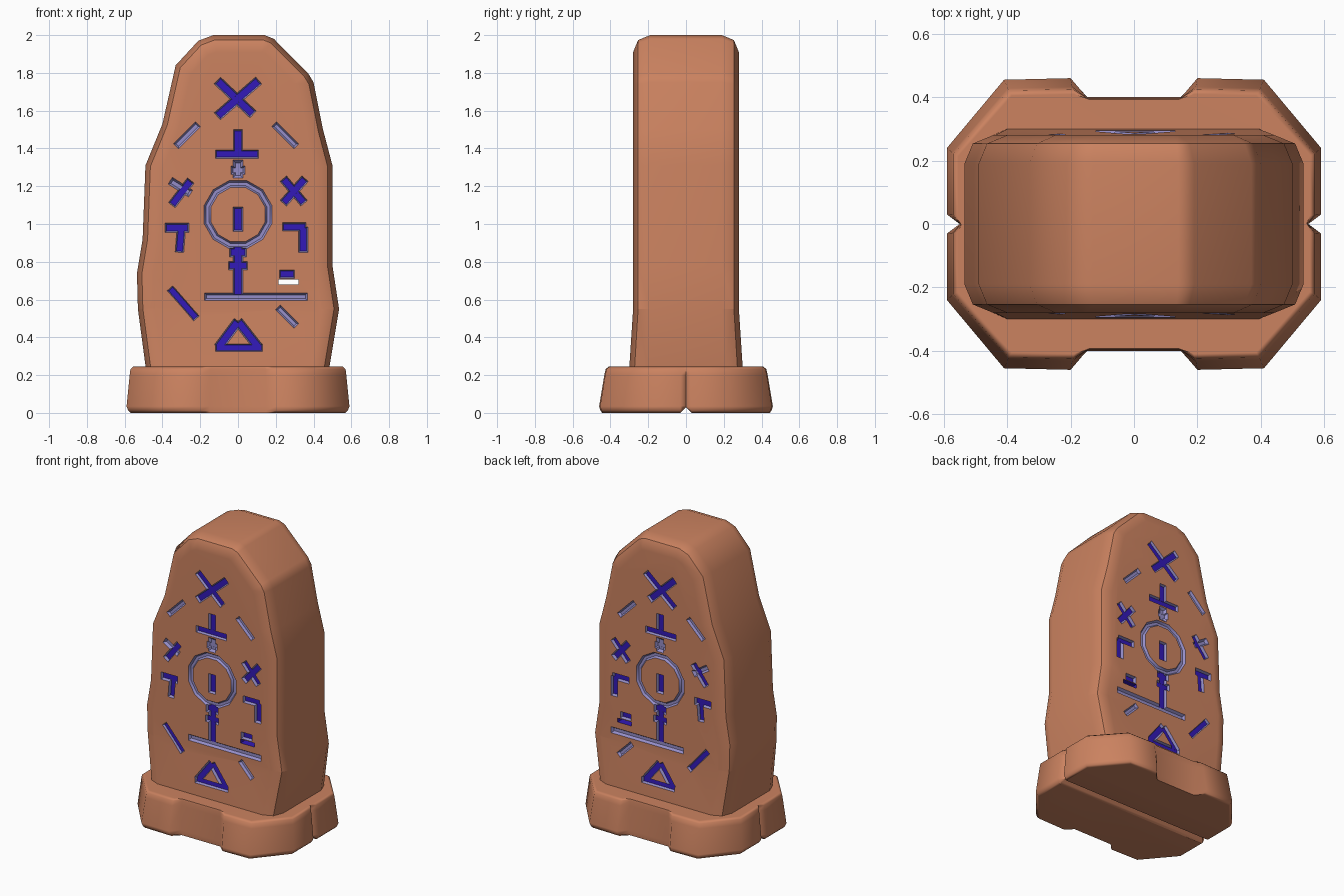
import bpy, bmesh, math
from mathutils import Vector

if "Cube" in bpy.data.objects:
    bpy.data.objects.remove(bpy.data.objects["Cube"])


def material(name, rgb):
    m = bpy.data.materials.new(name)
    m.diffuse_color = (*rgb, 1)
    m.use_nodes = True
    m.node_tree.nodes["Principled BSDF"].inputs["Base Color"].default_value = m.diffuse_color
    return m


MATS = [material("clay stone", (0.60, 0.225, 0.117)),
        material("deep blue", (0.032, 0.010, 0.48)),
        material("pale violet", (0.30, 0.27, 0.58))]


def make_object(name, bm):
    bmesh.ops.recalc_face_normals(bm, faces=bm.faces[:])
    mesh = bpy.data.meshes.new(name)
    bm.to_mesh(mesh)
    bm.free()
    for m in MATS:
        mesh.materials.append(m)
    ob = bpy.data.objects.new(name, mesh)
    bpy.context.collection.objects.link(ob)
    return ob


def loft(bm, rings, closed=False):
    """Join equal rings of points; cap the ends, or close into a loop."""
    vs = [[bm.verts.new(p) for p in r] for r in rings]
    n = len(vs[0])
    faces = []
    for k in range(len(vs) if closed else len(vs) - 1):
        a, b = vs[k], vs[(k + 1) % len(vs)]
        faces += [bm.faces.new((a[i], a[(i + 1) % n], b[(i + 1) % n], b[i])) for i in range(n)]
    if not closed:
        faces += [bm.faces.new(vs[0]), bm.faces.new(vs[-1])]
    return faces


def carve(target, cutter):
    mod = target.modifiers.new("carve", 'BOOLEAN')
    mod.operation = 'DIFFERENCE'
    mod.solver = 'EXACT'
    mod.use_self = True
    mod.object = cutter
    bpy.context.view_layer.objects.active = target
    bpy.ops.object.modifier_apply(modifier=mod.name)
    bpy.data.objects.remove(cutter, do_unlink=True)


def smooth(ob, degrees):
    bpy.ops.object.select_all(action='DESELECT')
    ob.select_set(True)
    bpy.context.view_layer.objects.active = ob
    bpy.ops.object.shade_smooth_by_angle(angle=math.radians(degrees))
    ob.modifiers.new("even shading", 'WEIGHTED_NORMAL').keep_sharp = True


# Standing stone: irregular outline, rounded rim, flared foot
def half_depth(z):
    return 0.28 * (1 + 0.07 * max(0, (0.55 - z) / 0.3))


outline = [(-.48, .05), (-.49, .25), (-.53, .55), (-.535, .74), (-.505, .92), (-.49, 1.31),
           (-.40, 1.53), (-.33, 1.84), (-.21, 1.97), (-.13, 2.0), (.14, 2.0), (.19, 1.98),
           (.37, 1.80), (.40, 1.75), (.45, 1.5), (.50, 1.31), (.50, .78), (.535, .55),
           (.485, .25), (.47, .05)]
bm = bmesh.new()
loft(bm, [[(x, y, z) for x, z in outline] for y in (-.28, .28)])
bmesh.ops.recalc_face_normals(bm, faces=bm.faces[:])
rim = [e for e in bm.edges if abs(e.verts[0].co.y - e.verts[1].co.y) < 1e-4]
bmesh.ops.bevel(bm, geom=rim, offset=0.09, offset_type='OFFSET', segments=2,
                profile=0.5, affect='EDGES', clamp_overlap=False)
bmesh.ops.bisect_plane(bm, geom=bm.verts[:] + bm.edges[:] + bm.faces[:],
                       plane_co=(0, 0, .55), plane_no=(0, 0, 1))
for v in bm.verts:
    v.co.y *= half_depth(v.co.z) / 0.28
stone = make_object("standing_stone", bm)

# Rune strokes: x1, z1, x2, z2, width, share of width taken by the floor
DARK, PALE = 0.72, 0.45
strokes = [
    (-.11, 1.76, .08, 1.58, .05, DARK), (.11, 1.76, -.11, 1.57, .05, DARK),    # top cross
    (-.33, 1.41, -.21, 1.53, .04, PALE), (.19, 1.53, .31, 1.41, .04, PALE),    # upper ticks
    (-.36, .66, -.22, .50, .04, DARK), (.21, .56, .31, .46, .04, PALE),        # lower ticks
    (0, 1.50, 0, 1.38, .05, DARK), (-.12, 1.37, .11, 1.37, .045, DARK),        # crossbar
    (0, 1.34, 0, 1.24, .06, PALE), (-.04, 1.285, .04, 1.285, .05, PALE),
    (0, 1.09, 0, .96, .055, DARK),                                             # bar in ring
    (0, .885, 0, .61, .055, DARK), (-.045, .85, .045, .85, .05, DARK),         # stem
    (-.05, .78, .05, .78, .045, DARK), (-.18, .615, .37, .615, .045, PALE),
    (0, .485, -.105, .345, .05, DARK), (0, .485, .11, .345, .05, DARK),        # triangle
    (-.12, .345, .13, .345, .04, DARK),
    (-.36, 1.23, -.25, 1.16, .045, PALE), (-.25, 1.23, -.35, 1.10, .045, DARK),
    (.24, 1.24, .35, 1.11, .045, DARK), (.355, 1.24, .24, 1.11, .045, DARK),   # side crosses
    (-.385, .98, -.26, .98, .05, DARK), (-.30, .98, -.31, .85, .045, DARK),    # side tee
    (.235, .985, .36, .985, .045, DARK), (.345, .985, .345, .85, .05, DARK),   # side hook
    (.22, .735, .30, .735, .045, DARK),                                        # small box
]


def groove_point(p, side, out):
    return (p.x, side * (half_depth(p.y) + out), p.y)


def paint(faces, index=2):
    for f in faces:
        f.material_index = index


bm = bmesh.new()
for side in (-1, 1):
    for i, (x1, z1, x2, z2, w, share) in enumerate(strokes):
        a, b = Vector((x1, z1)), Vector((x2, z2))
        d = (b - a).normalized()
        n = Vector((-d.y, d.x))
        rings = []
        for out, k in ((0.006, 1.1), (-0.014 - i * 0.0002, share)):
            h, trim = w / 2 * k, d * (w / 2 * (1 - k))
            pts = (a + trim + n * h, b - trim + n * h, b - trim - n * h, a + trim - n * h)
            rings.append([groove_point(p, side, out) for p in pts])
        faces = loft(bm, rings)
        paint(faces)
        if share == DARK:
            paint(faces[-1:], 1)              # blue groove floor
    # Twelve-sided ring, its floor blue along the lower edge of each arc
    rings = []
    for k in range(12):
        t = math.tau * (k + .5) / 12
        c, u = Vector((0, 1.05)), Vector((math.cos(t), math.sin(t)))
        rings.append([groove_point(c + u * r, side, out) for r, out in
                      ((.145, .006), (.190, .006), (.176, -.014), (.158, -.014))])
    paint(loft(bm, rings, closed=True))
# Slot right through the stone
paint(loft(bm, [[(.215, y, .68), (.32, y, .68), (.32, y, .707), (.215, y, .707)]
                for y in (-.5, .5)]), 1)
cutter = make_object("rune_cutter", bm)
cutter.hide_render = True
carve(stone, cutter)
smooth(stone, 40)

# Plinth: notched octagon, mirrored from one quarter, tapering upwards
quarter = [(.55, 0), (.59, .03), (.59, .24), (.41, .455), (.20, .46), (.15, .40)]
half = quarter + [(-x, y) for x, y in reversed(quarter)]
plan = half + [(x, -y) for x, y in reversed(half[1:-1])]


def plinth_ring(z, dx, dy):
    """Shrink the plan, leaving the notch floors almost upright."""
    return [(x * (1 - dx * (.2 if y == 0 else 1)),
             y * (1 - dy * (.15 if abs(y) == .40 else 1)), z) for x, y in plan]


bm = bmesh.new()
loft(bm, [plinth_ring(*r) for r in ((0, .035, .035), (.012, .015, .015), (.035, 0, 0),
                                    (.20, .028, .06), (.232, .035, .075), (.245, .06, .11))])
plinth = make_object("plinth", bm)

# Shallow groove under the plinth
bm = bmesh.new()
loft(bm, [[(x, -.04, -.01), (x, .04, -.01), (x, 0, .03)] for x in (-.8, .8)])
cutter = make_object("underside_cutter", bm)
cutter.hide_render = True
carve(plinth, cutter)
smooth(plinth, 62)
